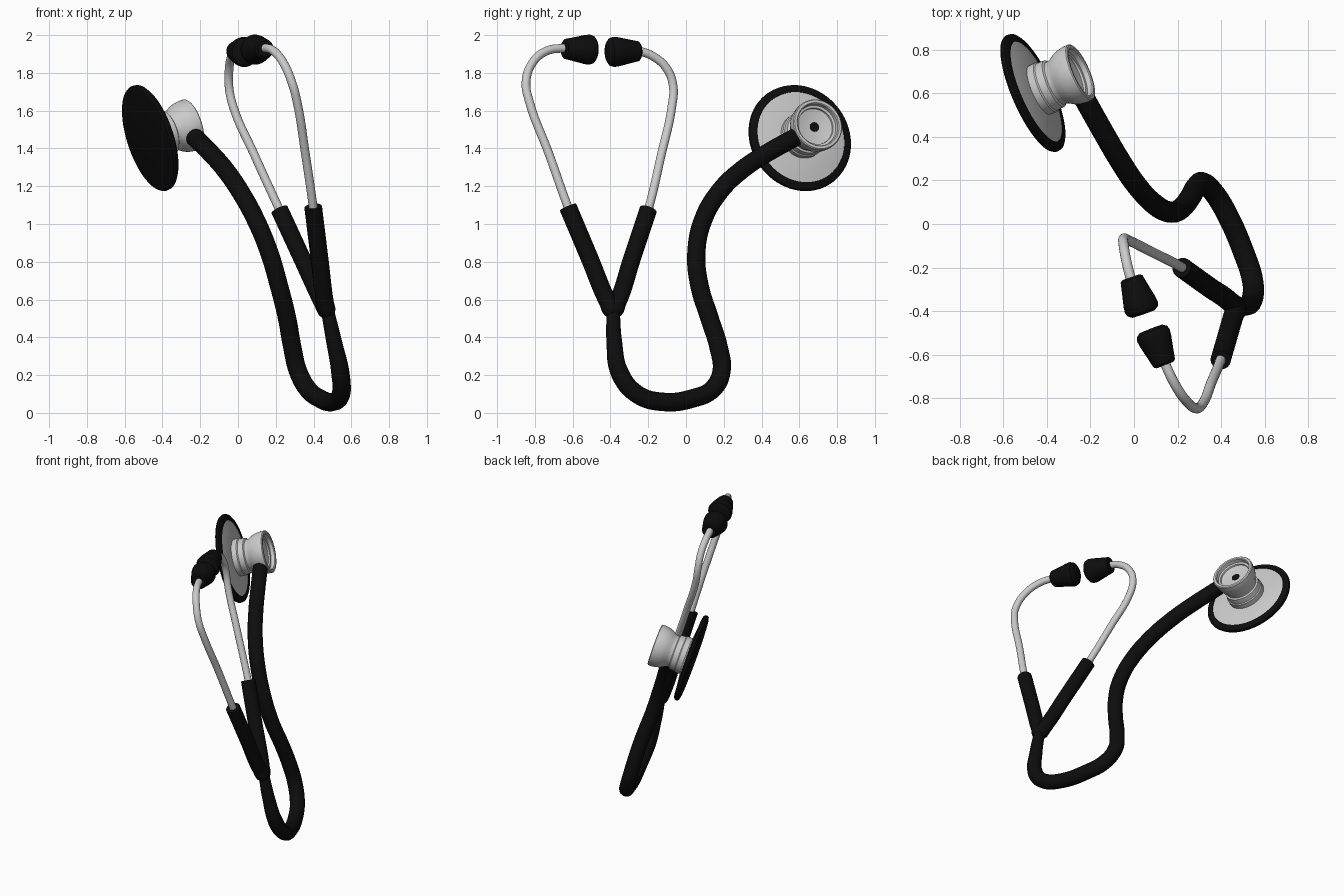
import bpy, bmesh, math
from mathutils import Vector

black = bpy.data.materials.new("black_rubber")
black.diffuse_color = (0.004, 0.004, 0.004, 1)


def finish(ob, mat):
    if mat:
        ob.data.materials.append(mat)
    bpy.ops.object.select_all(action='DESELECT')
    ob.select_set(True)
    bpy.context.view_layer.objects.active = ob
    if ob.type == 'CURVE':
        bpy.ops.object.convert(target='MESH')
    bpy.ops.object.shade_smooth_by_angle(angle=math.radians(35))


def tube(name, pts, radius, mat=None, radii=None):
    cu = bpy.data.curves.new(name, 'CURVE')
    cu.dimensions = '3D'
    cu.bevel_depth = radius
    cu.bevel_resolution = 6
    cu.resolution_u = 8
    cu.use_fill_caps = True
    sp = cu.splines.new('BEZIER')
    sp.bezier_points.add(len(pts) - 1)
    for i, (bp, p) in enumerate(zip(sp.bezier_points, pts)):
        bp.co = p
        bp.handle_left_type = bp.handle_right_type = 'AUTO'
        bp.radius = radii.get(i, 1) if radii else 1
    ob = bpy.data.objects.new(name, cu)
    bpy.context.collection.objects.link(ob)
    finish(ob, mat)


def lathe(name, profile, origin, axis, mat=None, n=48):
    # profile is (radius, distance along axis)
    bm = bmesh.new()
    rings = []
    for r, t in profile:
        if r == 0:
            rings.append([bm.verts.new((0, 0, t))] * n)
        else:
            rings.append([bm.verts.new((r * math.cos(2 * math.pi * i / n),
                                        r * math.sin(2 * math.pi * i / n), t)) for i in range(n)])
    for a, b in zip(rings, rings[1:]):
        for i in range(n):
            j = (i + 1) % n
            bm.faces.new(list(dict.fromkeys((a[i], a[j], b[j], b[i]))))
    bmesh.ops.recalc_face_normals(bm, faces=bm.faces)
    me = bpy.data.meshes.new(name)
    bm.to_mesh(me)
    bm.free()
    ob = bpy.data.objects.new(name, me)
    ob.location = origin
    ob.rotation_mode = 'QUATERNION'
    ob.rotation_quaternion = Vector(axis).to_track_quat('Z', 'Y')
    bpy.context.collection.objects.link(ob)
    finish(ob, mat)


# Main hose
tube("hose", [
    (0.470, -0.385, 0.56), (0.508, -0.380, 0.38), (0.542, -0.350, 0.21),
    (0.545, -0.260, 0.10), (0.500, -0.120, 0.058), (0.430, 0.040, 0.078),
    (0.370, 0.140, 0.125), (0.318, 0.188, 0.22), (0.287, 0.172, 0.35),
    (0.260, 0.125, 0.50), (0.215, 0.070, 0.68), (0.165, 0.055, 0.85),
    (0.095, 0.090, 1.02), (0.010, 0.180, 1.175), (-0.070, 0.300, 1.29),
    (-0.140, 0.420, 1.37), (-0.230, 0.580, 1.46)],
    0.049, black, {0: 0.7, 1: 0.85})

# Rubber yoke arms and the metal ear tubes they hold
joint = (0.468, -0.387, 0.545)
tube("yoke", [(0.22, -0.20, 1.075), (0.338, -0.285, 0.82), (0.447, -0.363, 0.585), joint,
              (0.460, -0.412, 0.585), (0.430, -0.515, 0.83), (0.398, -0.625, 1.09)], 0.047, black)
tube("ear_tube_left", [
    (0.27, -0.235, 0.97), (0.22, -0.20, 1.075), (0.085, -0.13, 1.37), (-0.025, -0.075, 1.62),
    (-0.048, -0.068, 1.73), (-0.047, -0.10, 1.82), (-0.035, -0.17, 1.885),
    (-0.015, -0.25, 1.915), (0.01, -0.32, 1.918)], 0.023)
tube("ear_tube_right", [
    (0.41, -0.585, 0.99), (0.398, -0.625, 1.09), (0.357, -0.725, 1.37), (0.312, -0.83, 1.65),
    (0.285, -0.847, 1.75), (0.242, -0.815, 1.85), (0.19, -0.74, 1.915),
    (0.14, -0.635, 1.93), (0.11, -0.56, 1.925)], 0.023)

# Ear tips
tip = [(0, 0), (0.042, 0), (0.053, 0.008), (0.064, 0.06), (0.077, 0.12),
       (0.080, 0.145), (0.074, 0.165), (0.055, 0.178), (0, 0.18)]
for side, a, b in (("left", (-0.014, -0.245, 1.915), (0.045, -0.415, 1.91)),
                   ("right", (0.142, -0.648, 1.927), (0.075, -0.475, 1.922))):
    lathe("ear_tip_" + side, tip, a, Vector(b) - Vector(a), black, 32)

# Chest piece, all parts turned around one tilted axis
centre, axis = (-0.465, 0.602, 1.455), (0.878, 0.384, 0.288)
lathe("diaphragm_rim", [(0, -0.018), (0.27, -0.018), (0.286, -0.014), (0.292, -0.004),
                        (0.290, 0.010), (0.280, 0.018), (0.25, 0.020), (0.248, 0.005),
                        (0, 0.005)], centre, axis, black, 64)
lathe("chest_plate", [(0, 0.006), (0.252, 0.006), (0.252, 0.016), (0.20, 0.026), (0.118, 0.036),
                      (0, 0.036)], centre, axis, None, 64)
lathe("bell", [(0, 0.03), (0.122, 0.03), (0.124, 0.07), (0.118, 0.076), (0.116, 0.112),
               (0.106, 0.118), (0.106, 0.132), (0.112, 0.145), (0.126, 0.168),
               (0.135, 0.195), (0.139, 0.225), (0.139, 0.248), (0.134, 0.253),
               (0.120, 0.253), (0.115, 0.248), (0.113, 0.225), (0.100, 0.222),
               (0.098, 0.212), (0.06, 0.204), (0, 0.200)], centre, axis)
lathe("bell_hole", [(0, 0.19), (0.026, 0.19), (0.026, 0.206), (0, 0.206)], centre, axis, black, 24)
